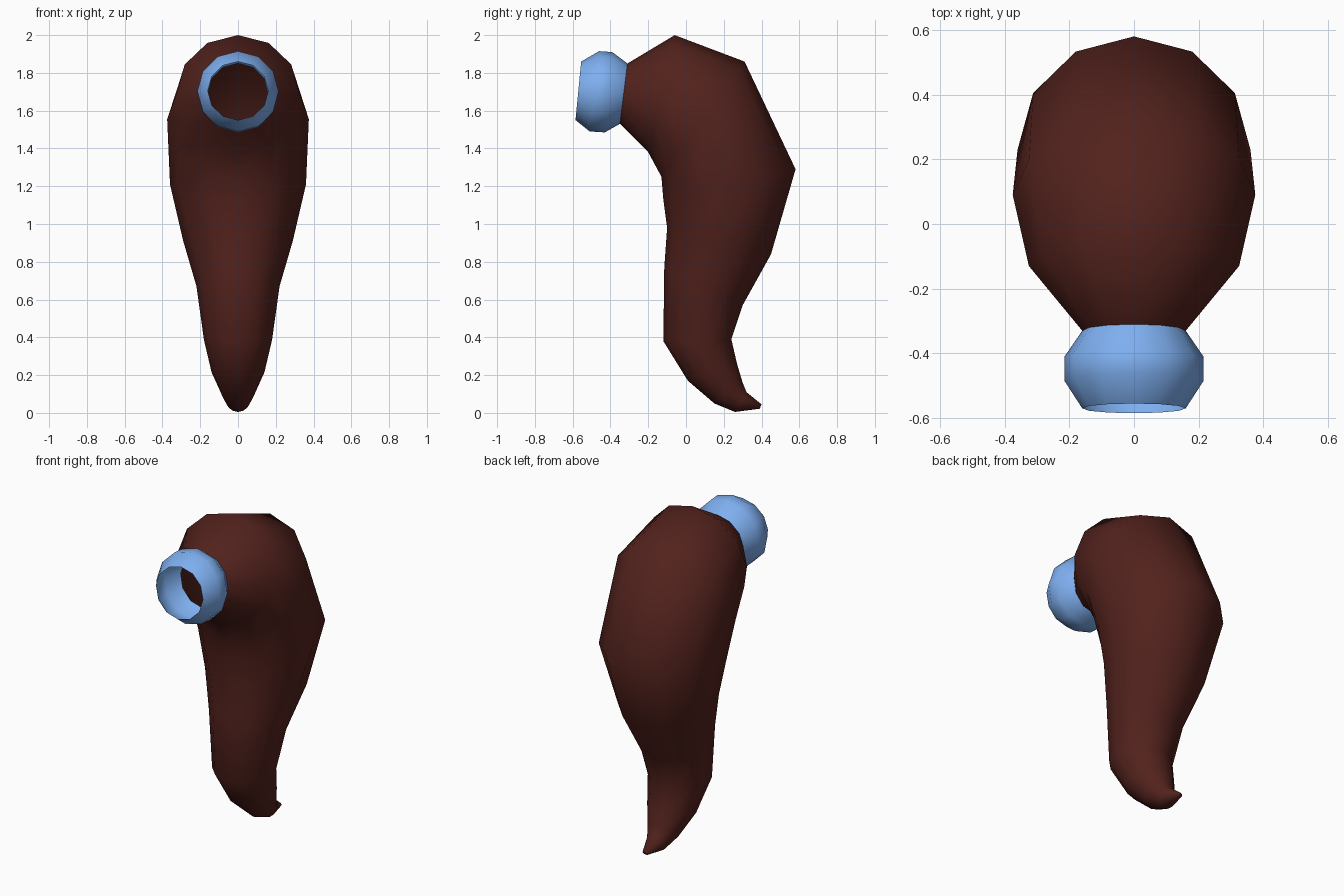
import bpy, bmesh, math
from mathutils import Vector

if "Cube" in bpy.data.objects:
    bpy.data.objects.remove(bpy.data.objects["Cube"])

SIDES = 12


def material(name, rgb):
    m = bpy.data.materials.new(name)
    m.diffuse_color = (*rgb, 1)
    m.use_nodes = True
    m.node_tree.nodes["Principled BSDF"].inputs["Base Color"].default_value = m.diffuse_color
    return m


def loft(name, rings, mat, cap_end=False):
    """Skin elliptical rings given as (outer y, outer z, inner y, inner z, half width)."""
    bm = bmesh.new()
    loops = []
    for oy, oz, iy, iz, w in rings:
        outer, inner = Vector((0, oy, oz)), Vector((0, iy, iz))
        mid, half = (outer + inner) / 2, (outer - inner) / 2
        loops.append([bm.verts.new(mid + half * math.cos(a) + Vector((w * math.sin(a), 0, 0)))
                      for a in (2 * math.pi * i / SIDES for i in range(SIDES))])
    for a, b in zip(loops, loops[1:]):
        for i in range(SIDES):
            j = (i + 1) % SIDES
            bm.faces.new((a[i], a[j], b[j], b[i]))
    if cap_end:
        bm.faces.new(loops[-1])
    # Rings run front to back, so this winding faces outward
    me = bpy.data.meshes.new(name)
    bm.normal_update()
    centre = sum((v.co for v in loops[0] + loops[1]), Vector()) / (2 * SIDES)
    bm.faces.ensure_lookup_table()
    f = bm.faces[0]
    flip = f.normal.dot(f.calc_center_median() - centre) < 0
    bmesh.ops.recalc_face_normals(bm, faces=bm.faces[:])
    bm.normal_update()
    if f.normal.dot(f.calc_center_median() - centre) < 0:
        bmesh.ops.reverse_faces(bm, faces=bm.faces[:])
    for face in bm.faces:
        face.smooth = True
    bm.to_mesh(me)
    bm.free()
    me.materials.append(mat)
    ob = bpy.data.objects.new(name, me)
    bpy.context.collection.objects.link(ob)
    return ob


# Curved, tapering horn with an open mouth
loft("horn_body", [
    (-0.31, 1.85, -0.35, 1.53, 0.16),
    (-0.06, 2.00, -0.20, 1.38, 0.325),
    (0.31, 1.86, -0.13, 1.25, 0.375),
    (0.58, 1.29, -0.12, 1.13, 0.36),
    (0.45, 0.84, -0.10, 0.98, 0.29),
    (0.30, 0.57, -0.115, 0.77, 0.22),
    (0.24, 0.39, -0.12, 0.38, 0.18),
    (0.27, 0.26, 0.01, 0.17, 0.14),
    (0.30, 0.16, 0.15, 0.05, 0.09),
    (0.32, 0.11, 0.26, 0.005, 0.06),
    (0.40, 0.045, 0.39, 0.022, 0.02),
], material("dark_brown", (0.085, 0.016, 0.012)), cap_end=True)

# Bulging open collar around the mouth
loft("mouth_collar", [
    (-0.555, 1.86, -0.585, 1.55, 0.16),
    (-0.46, 1.915, -0.51, 1.49, 0.215),
    (-0.39, 1.91, -0.43, 1.485, 0.215),
    (-0.31, 1.85, -0.35, 1.53, 0.16),
], material("light_blue", (0.21, 0.43, 0.87)))
